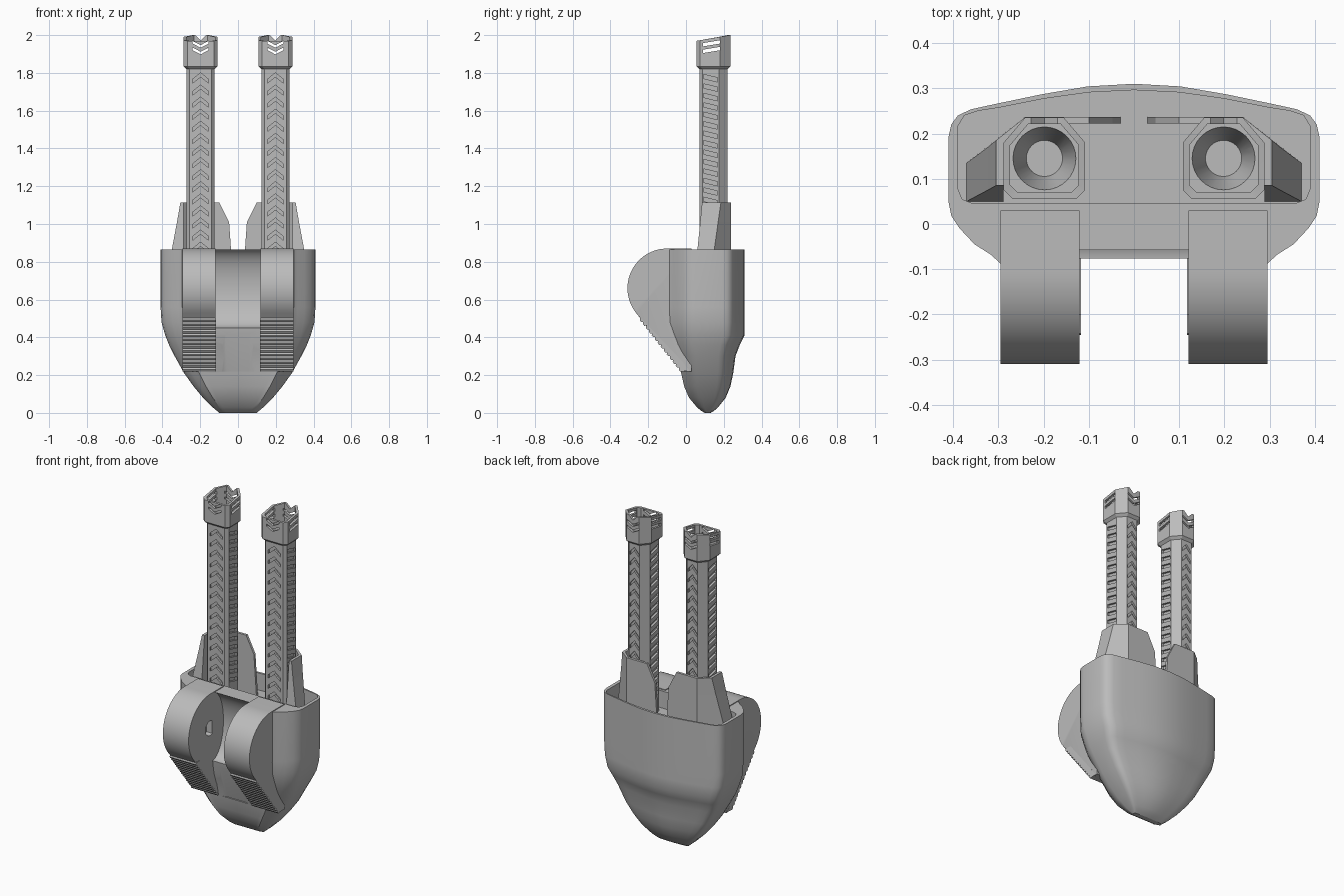
import bpy, bmesh, math

cube = bpy.data.objects.get("Cube")
if cube:
    bpy.data.objects.remove(cube)

grey = bpy.data.materials.new("plain grey")
grey.use_nodes = True
grey.diffuse_color = (0.5, 0.5, 0.5, 1)
grey.node_tree.nodes["Principled BSDF"].inputs["Base Color"].default_value = (0.5, 0.5, 0.5, 1)


def loft(bm, rings):
    """Skin closed rings of equal length and cap both ends."""
    loops = [[bm.verts.new(p) for p in ring] for ring in rings]
    n = len(loops[0])
    for a, b in zip(loops, loops[1:]):
        for i in range(n):
            j = (i + 1) % n
            bm.faces.new((a[i], a[j], b[j], b[i]))
    bm.faces.new(loops[0][::-1])
    bm.faces.new(loops[-1])
    return loops


def prism(bm, pts, axis, a, b):
    """Extrude a flat outline along x (y, z), y (x, z) or z (x, y)."""
    place = {"x": lambda p, d: (d, p[0], p[1]),
             "y": lambda p, d: (p[0], d, p[1]),
             "z": lambda p, d: (p[0], p[1], d)}[axis]
    return loft(bm, [[place(p, d) for p in pts] for d in (a, b)])


def circle(cy, cz, ry, rz, n=48):
    return [(cy + ry * math.cos(math.tau * i / n), cz + rz * math.sin(math.tau * i / n))
            for i in range(n)]


def finish(bm, name):
    bmesh.ops.recalc_face_normals(bm, faces=bm.faces)
    mesh = bpy.data.meshes.new(name)
    bm.to_mesh(mesh)
    bm.free()
    obj = bpy.data.objects.new(name, mesh)
    bpy.context.collection.objects.link(obj)
    mesh.materials.append(grey)
    return obj


def apply(obj, mod):
    bpy.ops.object.select_all(action="DESELECT")
    bpy.context.view_layer.objects.active = obj
    obj.select_set(True)
    bpy.ops.object.modifier_apply(modifier=mod.name)


def cut(obj, bm):
    cutter = finish(bm, "cutter")
    cutter.hide_render = True
    mod = obj.modifiers.new("cut", "BOOLEAN")
    mod.operation, mod.solver, mod.object = "DIFFERENCE", "EXACT", cutter
    apply(obj, mod)
    bpy.data.objects.remove(cutter)


def mirror(obj):
    mod = obj.modifiers.new("mirror", "MIRROR")
    mod.use_mirror_merge = False
    apply(obj, mod)


def smooth(obj, angle=30):
    bpy.ops.object.select_all(action="DESELECT")
    bpy.context.view_layer.objects.active = obj
    obj.select_set(True)
    bpy.ops.object.shade_smooth_by_angle(angle=math.radians(angle))


def both_sides(half):
    return half + [(-x, y) for x, y in half[::-1] if x > 0]


# Body: one outline scaled through heights (z, half width, front, back)
OUTLINE = [(0, 0), (.6, 0), (.72, -.02), (.77, .03), (.86, .09), (.94, .18), (.985, .25),
           (1, .33), (1, .7), (.985, .77), (.95, .82), (.88, .855), (.75, .885),
           (.5, .94), (.25, .985), (0, 1)]
LEVELS = [(0, .1, .1, .13), (.012, .113, .08, .15), (.03, .135, .06, .17), (.08, .185, .02, .21),
          (.14, .235, -.005, .235), (.21, .285, -.02, .25), (.3, .335, -.04, .262),
          (.36, .365, -.06, .285), (.41, .385, -.07, .31), (.48, .405, -.08, .31),
          (.56, .41, -.08, .31), (.865, .41, -.08, .31)]
bm = bmesh.new()
ring = both_sides(OUTLINE)
loft(bm, [[(w * x, f + (b - f) * y, z) for x, y in ring] for z, w, f, b in LEVELS])
body = finish(bm, "body")

# Sunken deck in the top of the body
bm = bmesh.new()
prism(bm, both_sides([(0, .045), (.355, .045), (.38, .055), (.39, .08), (.39, .215), (.375, .24),
                      (.345, .25), (.3, .257), (.2, .277), (.1, .291), (0, .296)]), "z", .76, 1)
cut(body, bm)

# Curved channel between the lobes
bm = bmesh.new()
prism(bm, circle(-.08, .66, .11, .21), "x", -.12, .12)
cut(body, bm)

# Rounded slot beneath the channel
bm = bmesh.new()
loops = prism(bm, [(-.08, .45), (-.015, .22), (-.3, .22), (-.3, .45)], "x", -.118, .118)
edges = [bm.edges.get((l[0], l[1])) for l in loops]
bmesh.ops.bevel(bm, geom=edges, offset=.06, segments=8, profile=.5, affect="EDGES")
cut(body, bm)
smooth(body)

# Lobes: round front, slanted underside, softened outer rim
CY, CZ, R = -.1, .66, .21
arc = [math.radians(90 + 129 * i / 24) for i in range(25)]
profile = [(CY + R * math.cos(a), CZ + R * math.sin(a)) for a in arc]
profile += [(-.02, .22), (.03, .22), (.03, .87)]
bm = bmesh.new()
loops = prism(bm, profile, "x", .12, .295)
rim = [bm.edges.get((loops[1][i], loops[1][i + 1])) for i in range(len(arc))]
bmesh.ops.bevel(bm, geom=rim, offset=.055, segments=6, profile=.5, affect="EDGES")
lobe = finish(bm, "lobes")
bm = bmesh.new()
prism(bm, circle(CY, CZ, .045, .045, 24), "x", .1, .16)
cut(lobe, bm)
mirror(lobe)
smooth(lobe)

# Ribbed grip panels on the slanted undersides
bm = bmesh.new()
RIBS = 14
saw = []
for i in range(RIBS):
    for t, lift in ((0, 0), (.25, .009), (.75, .009), (1, 0)):
        s = (i + t) / RIBS
        saw.append((-.242 + .222 * s - lift * .77, .502 - .282 * s - lift * .63))
saw += [(.02, .222), (-.2, .5)]
prism(bm, saw, "x", .117, .295)
grips = finish(bm, "grip_panels")
mirror(grips)

# Barrels with flared, slant-topped open muzzles
BX, BY = .198, .145
OCT = [(-.07, -.09), (.07, -.09), (.09, -.07), (.09, .035), (.043, .09),
       (-.043, .09), (-.09, .035), (-.09, -.07)]


def octagon(s, z, slope=0):
    return [(BX + s * x, BY + s * y, z + slope * (y - .09)) for x, y in OCT]


bm = bmesh.new()
loft(bm, [octagon(.83, .76), octagon(.83, 1.82), octagon(1, 1.835), octagon(1, 2, .17),
          octagon(.84, 2, .17), octagon(.84, 1.87)])
barrels = finish(bm, "barrels")


def chevron(z, half, rise, thick):
    return [(BX - half, z), (BX, z + rise), (BX + half, z),
            (BX + half, z + thick), (BX, z + rise + thick), (BX - half, z + thick)]


def slant(y0, y1, z, rise, thick):
    return [(y0, z), (y1, z + rise), (y1, z + rise + thick), (y0, z + thick)]


bm = bmesh.new()
# Chevron grooves on front and back
for i in range(15):
    for a, b in ((.05, .082), (.208, .24)):
        half = .042 if a < .1 else .03
        prism(bm, chevron(.85 + .064 * i, half, .034, .02), "y", a, b)
# Slanted grooves on both flanks
for i in range(19):
    for a, b in ((.1, BX - .062), (BX + .062, .3)):
        prism(bm, slant(.093, .167, .87 + .05 * i, -.018, .022), "x", a, b)
# Vents through the muzzle walls and notches in its lip
for z in (1.9, 1.935):
    prism(bm, chevron(z + .02, .042, -.022, .014), "y", 0, .3)
    for a, b in ((.08, .13), (.265, .32)):
        prism(bm, slant(.09, .18, z + .005, .015, .018), "x", a, b)
prism(bm, [(BX - .05, 2.02), (BX, 1.972), (BX + .05, 2.02)], "y", 0, .3)
cut(barrels, bm)

# Funnel bore
bm = bmesh.new()
loft(bm, [[(BX + x, BY + y, z) for x, y in circle(0, 0, r, r, 32)]
          for z, r in ((1.75, .04), (1.88, .072))])
cut(barrels, bm)
mirror(barrels)
smooth(barrels, 25)

# Guard fins wrapping the back and outer flank of each barrel
FIN = [(.76, .03, .37, .135, .05), (1.01, .047, .323, .17, .075), (1.115, .1, .305, .185, .085)]
bm = bmesh.new()
loft(bm, [[(xi, .222, z), (xi, .237, z), (.24, .237, z), (xo, yb, z), (xo, yf, z),
           (.288, yf, z), (.288, .178, z), (.24, .222, z)] for z, xi, xo, yb, yf in FIN])
fins = finish(bm, "guard_fins")
mirror(fins)
